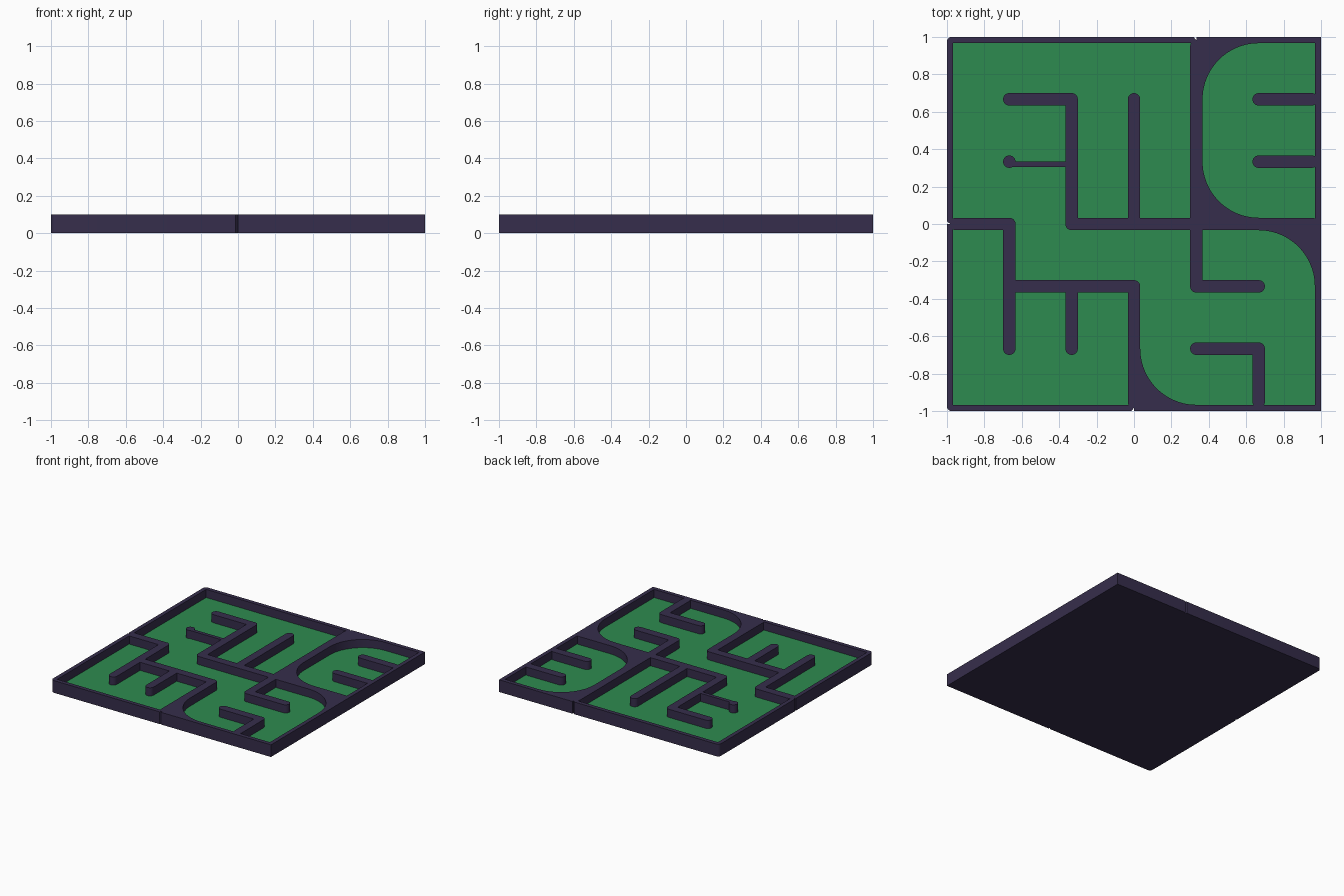
import bpy, bmesh, math

if "Cube" in bpy.data.objects:
    bpy.data.objects.remove(bpy.data.objects["Cube"])

T, W, FLOOR, TOP = 1/3, 1/30, 0.033, 0.1   # grid pitch, half wall width, heights


def material(name, rgb):
    m = bpy.data.materials.new(name)
    m.diffuse_color = (*rgb, 1)
    m.use_nodes = True
    m.node_tree.nodes["Principled BSDF"].inputs["Base Color"].default_value = m.diffuse_color
    return m


dark = material("dark purple", (0.037, 0.027, 0.072))
green = material("floor green", (0.027, 0.258, 0.08))


def prism(name, pts, z0, z1):
    bm = bmesh.new()
    f = bm.faces.new([bm.verts.new((x, y, z0)) for x, y in pts])
    r = bmesh.ops.extrude_face_region(bm, geom=[f])
    for v in r["geom"]:
        if isinstance(v, bmesh.types.BMVert):
            v.co.z = z1
    bmesh.ops.recalc_face_normals(bm, faces=bm.faces)
    me = bpy.data.meshes.new(name)
    bm.to_mesh(me)
    bm.free()
    o = bpy.data.objects.new(name, me)
    bpy.context.collection.objects.link(o)
    return o


def arc(cx, cy, r, a0, a1, n):
    return [(cx + r * math.cos(math.radians(a0 + (a1 - a0) * i / n)),
             cy + r * math.sin(math.radians(a0 + (a1 - a0) * i / n))) for i in range(n + 1)]


# tray block with rounded left corners and three small edge notches
R = 0.025
outline = ([(1, -1), (1, 1), (T, 1), (T, 0.982), (T - 0.014, 1)]
           + arc(-1 + R, 1 - R, R, 90, 180, 5)
           + [(-1, 0.014), (-0.982, 0), (-1, 0)]
           + arc(-1 + R, -1 + R, R, 180, 270, 5)
           + [(-0.014, -1), (0, -0.982), (0, -1)])
tray = prism("maze_tray", outline, 0, TOP)


def combine(tool, op):
    m = tray.modifiers.new(op, 'BOOLEAN')
    m.operation, m.solver, m.object = op, 'EXACT', tool
    bpy.context.view_layer.objects.active = tray
    bpy.ops.object.modifier_apply(modifier=m.name)
    bpy.data.objects.remove(tool)


I = 1 - W
combine(prism("recess", [(-I, -I), (I, -I), (I, I), (-I, I)], FLOOR, 0.2), 'DIFFERENCE')


# round-ended walls between grid nodes
def wall(x0, y0, x1, y1):
    x0, y0, x1, y1 = (max(-0.95, min(0.95, v * T)) for v in (x0, y0, x1, y1))
    a = math.degrees(math.atan2(y1 - y0, x1 - x0))
    pts = arc(x1, y1, W, a - 90, a + 90, 12) + arc(x0, y0, W, a + 90, a + 270, 12)
    combine(prism("wall", pts, 0.015, TOP), 'UNION')


for w in [(-2, 2, -1, 2), (-1, 2, -1, 0), (0, 2, 0, 0), (-1, 0, 3, 0), (1, 3, 1, -1),
          (1, -1, 2, -1), (-3, 0, -2, 0), (-2, 0, -2, -2), (-2, -1, 0, -1),
          (-1, -1, -1, -2), (0, -1, 0, -3), (1, -2, 2, -2), (2, -2, 2, -3),
          (2, 2, 3, 2), (2, 1, 3, 1)]:
    wall(*w)

# thin wall with a round post
combine(prism("post", arc(-2 * T, T, W, 0, 345, 23), 0.015, TOP), 'UNION')
combine(prism("thin_wall", [(-0.655, T - 0.028), (-T, T - 0.028), (-T, T + 0.002), (-0.655, T + 0.002)],
              0.015, TOP), 'UNION')

# filled curved corners: inner corner and direction into the room
for cx, cy, sx, sy in [(T + W, I, 1, -1), (T + W, W, 1, 1), (I, -W, -1, -1), (W, -I, 1, 1)]:
    r, d = 0.3, 0.02
    pts = [(cx + r * sx - r * sx * math.cos(t), cy + r * sy - r * sy * math.sin(t))
           for t in (math.radians(90 * i / 20) for i in range(21))]
    pts += [(cx + r * sx, cy - d * sy), (cx - d * sx, cy - d * sy), (cx - d * sx, cy + r * sy)]
    combine(prism("corner_fill", pts, 0.015, TOP), 'UNION')

# green floor, dark everything else
tray.data.materials.clear()
tray.data.materials.append(dark)
tray.data.materials.append(green)
for p in tray.data.polygons:
    p.material_index = int(p.normal.z > 0.9 and p.center.z < 0.06)

bpy.ops.object.select_all(action='DESELECT')
tray.select_set(True)
bpy.context.view_layer.objects.active = tray
bpy.ops.object.shade_smooth_by_angle(angle=math.radians(30))
